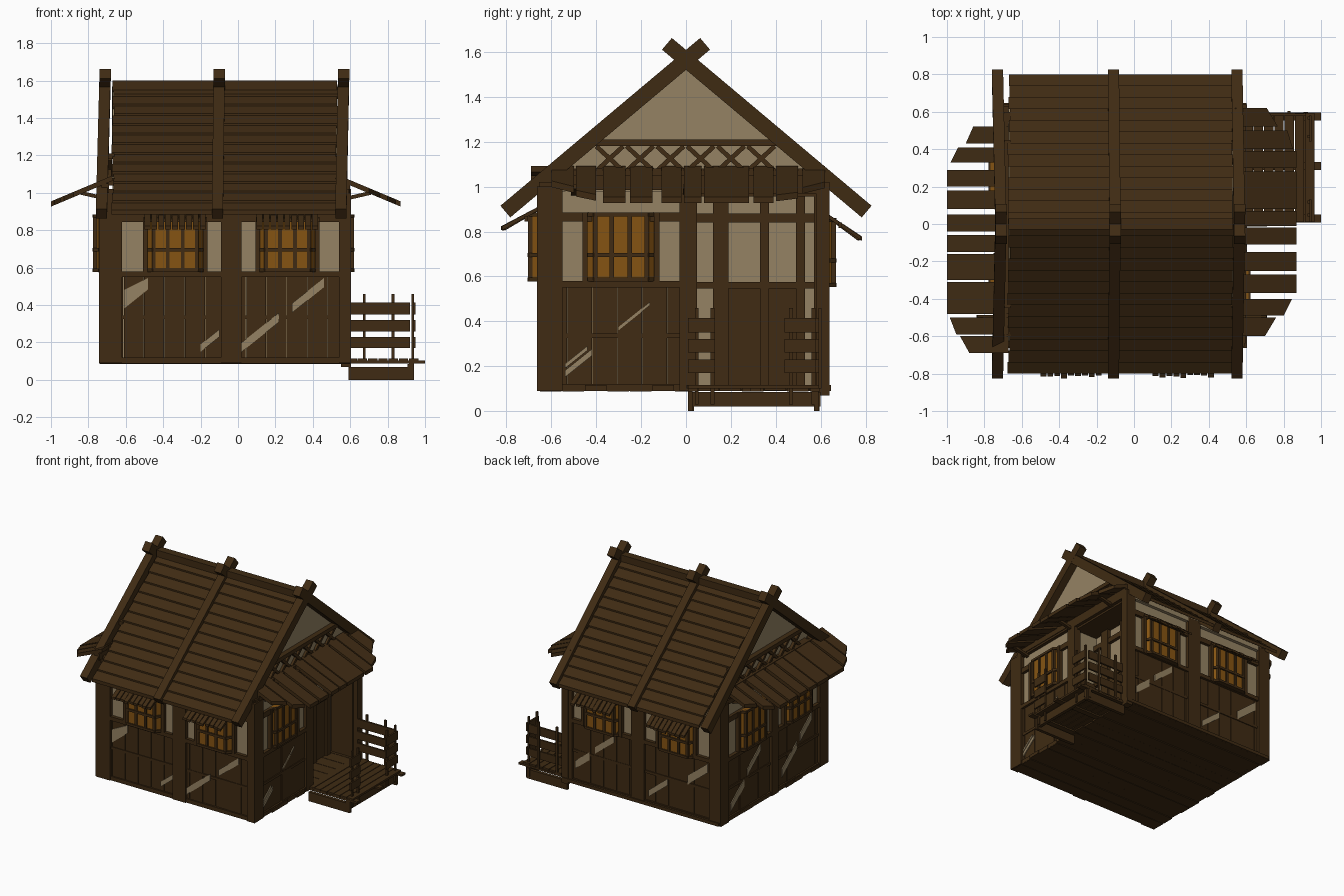
import bpy, bmesh, random
from mathutils import Vector as V

if "Cube" in bpy.data.objects:
    bpy.data.objects.remove(bpy.data.objects["Cube"])

random.seed(4)


def material(name, col):
    m = bpy.data.materials.new(name)
    m.diffuse_color = (*col, 1)
    m.use_nodes = True
    m.node_tree.nodes["Principled BSDF"].inputs["Base Color"].default_value = m.diffuse_color
    return m


WOOD = material("dark wood", (0.050, 0.024, 0.0065))
PLASTER = material("tan plaster", (0.30, 0.225, 0.125))
GLASS = material("amber glass", (0.235, 0.088, 0.006))


class Part:
    """Collects solids and turns them into one named object."""
    def __init__(self, name, mat):
        self.name, self.mat, self.bm = name, mat, bmesh.new()

    def loft(self, a, b):
        va = [self.bm.verts.new(p) for p in a]
        vb = [self.bm.verts.new(p) for p in b]
        n = len(va)
        self.bm.faces.new(va)
        self.bm.faces.new(vb[::-1])
        for i in range(n):
            j = (i + 1) % n
            self.bm.faces.new((va[j], va[i], vb[i], vb[j]))

    def prism(self, pts, d):
        self.loft([V(p) for p in pts], [V(p) + V(d) for p in pts])

    def box(self, x0, x1, y0, y1, z0, z1):
        self.prism([(x0, y0, z0), (x1, y0, z0), (x1, y1, z0), (x0, y1, z0)], (0, 0, z1 - z0))

    def beam(self, a, b, w, h, side):
        """Bar from a to b; w is its width along the side direction, h its depth."""
        a, b, s = V(a), V(b), V(side)
        t = (b - a).normalized().cross(s).normalized() * h / 2
        s = s * w / 2
        q = [-s - t, s - t, s + t, -s + t]
        self.loft([a + o for o in q], [b + o for o in q])

    def done(self):
        bmesh.ops.recalc_face_normals(self.bm, faces=self.bm.faces[:])
        me = bpy.data.meshes.new(self.name)
        self.bm.to_mesh(me)
        self.bm.free()
        me.materials.append(self.mat)
        bpy.context.collection.objects.link(bpy.data.objects.new(self.name, me))


# Plaster body with the porch recess, and the gable prism
p = Part("plaster_walls", PLASTER)
p.prism([(-.715, -.635, .1), (.575, -.635, .1), (.575, .03, .1), (.38, .03, .1), (.38, .585, .1),
         (.575, .585, .1), (.575, .61, .1), (-.715, .61, .1)], (0, 0, .88))
p.prism([(-.67, -.635, .97), (-.67, .635, .97), (-.67, .635, 1.005), (-.67, 0, 1.54),
         (-.67, -.635, 1.005)], (1.2, 0, 0))
p.done()

# Floor boards
p = Part("floor", WOOD)
for i in range(13):
    y = -.65 + i * .1
    p.box(-.735 + random.uniform(-.008, .008), .6 + random.uniform(-.008, .008), y, y + .096,
          .085 + random.uniform(0, .006), .115)
p.box(-.72, .58, -.63, .62, .095, .11)
p.done()

# Each wall maps u (along), n (outward), z to the world
WALLS = {
    "front": dict(f=lambda u, n, z: (u, -.635 - n, z), s=1, span=(-.72, .59), bay=.068,
                  posts=[(-.74, -.62), (-.09, .02), (.54, .605)], windows=[-.335, .265],
                  slashes=[(-.61, .38, .13, .1), (-.2, .15, .1, .04), (.02, .15, .2, .05), (.29, .36, .17, .05)]),
    "back": dict(f=lambda u, n, z: (u, .61 + n, z), s=-1, span=(-.72, .59), bay=.058,
                 posts=[(-.74, -.64), (-.09, .02), (.52, .605)], windows=[-.36, .27],
                 slashes=[(.5, .2, .12, .06), (.33, .36, .16, .05), (-.12, .15, .16, .05), (-.45, .33, .17, .07)]),
    "right": dict(f=lambda u, n, z: (.575 + n, u, z), s=1, span=(-.64, .03), bay=.045,
                  posts=[(-.66, -.55), (-.03, .05)], windows=[-.29],
                  slashes=[(-.54, .15, .12, .03), (-.54, .19, .1, .02), (-.3, .36, .14, .015)]),
    "left": dict(f=lambda u, n, z: (-.715 - n, u, z), s=-1, span=(-.64, .62), bay=.06,
                 posts=[(-.66, -.56), (-.06, .02), (.54, .635)], windows=[-.3, .25],
                 slashes=[(.5, .15, .16, .06), (.3, .35, .16, .05), (-.12, .18, .18, .06), (-.34, .37, .14, .06)]),
}
for name, w in WALLS.items():
    f, (a, b), bay, s = w["f"], w["span"], w["bay"], w["s"]

    def wbox(part, u0, u1, n0, n1, z0, z1):
        part.loft([f(u, n, z0) for u, n in ((u0, n0), (u1, n0), (u1, n1), (u0, n1))],
                  [f(u, n, z1) for u, n in ((u0, n0), (u1, n0), (u1, n1), (u0, n1))])

    # Posts, rails and lower boarding
    t = Part(name + "_timber_frame", WOOD)
    for u0, u1 in w["posts"]:
        wbox(t, u0, u1, -.03, .028, .09, 1.0)
    for z0, z1, n in ((.09, .12, .02), (.55, .58, .026), (.845, .885, .022), (.985, 1.02, .02)):
        wbox(t, a, b, -.01, n, z0, z1)
    count = round((b - a) / .11)
    step = (b - a) / count
    for i in range(count):
        wbox(t, a + i * step, a + (i + 1) * step - .003, -.01, random.uniform(.006, .012), .1, .56)
    wbox(t, a, b, -.01, .014, .325, .345)
    t.done()
    # Plaster showing between the braces
    c = Part(name + "_plaster_gaps", PLASTER)
    for u, z, length, h in w["slashes"]:
        e = u + s * length
        q = [(u, z), (e, z + length * .8), (e, min(z + length * .8 + h, .545)), (u, z + h)]
        c.loft([f(x, .01, y) for x, y in q], [f(x, .0165, y) for x, y in q])
    c.done()
    # Bay windows with chamfered sides
    g = Part(name + "_window_glass", GLASS)
    m = Part(name + "_window_bars", WOOD)
    z0, z1 = (.56, .86) if name == "back" else (.585, .885)
    for u in w["windows"]:
        pl = [(u - .16, -.01), (u - .115, bay - .008), (u + .115, bay - .008), (u + .16, -.01)]
        g.loft([f(x, n, z0) for x, n in pl], [f(x, n, z1) for x, n in pl])
        for k in (-.115, -.04, .04, .115):
            wbox(m, u + k - .01, u + k + .01, bay - .02, bay, z0, z1)
        for k in (-.16, .16):
            wbox(m, u + k - .012, u + k + .012, 0, .03, z0 - .01, z1)
        for z in (z0, z0 + .11, z1 - .01):
            out = [(u - .172, 0), (u - .12, bay + .003), (u + .12, bay + .003), (u + .172, 0)]
            m.loft([f(x, n, z - .008) for x, n in out], [f(x, n, z + .01) for x, n in out])
    g.done()
    m.done()
    # Small slatted awnings over the front and back windows
    if name in ("front", "back"):
        d = Part(name + "_window_awnings", WOOD)
        reach = .19 if name == "front" else .175
        top, low = (.905, .805) if name == "front" else (.875, .76)
        for u in w["windows"]:
            for i in range(9):
                x = u - .165 + i * .037
                r = reach + random.uniform(-.02, 0)
                q = [(0, top), (r, low), (r, low + .018), (0, top + .018)]
                d.loft([f(x, n, z) for n, z in q], [f(x + .031, n, z) for n, z in q])
            wbox(d, u - .17, u + .17, .07, .085, top - .06, top - .035)
        d.done()

# Porch recess: back wall frame, dark end wall, ceiling and corner post
p = Part("porch_recess_timber", WOOD)
for y0, y1 in ((.12, .19), (.33, .37), (.49, .53)):
    p.box(.37, .41, y0, y1, .1, .98)
p.box(.37, .395, .12, .52, .1, .56)
for z0, z1 in ((.545, .575), (.84, .88)):
    p.box(.37, .405, .03, .585, z0, z1)
p.box(.39, .57, .57, .59, .1, .97)
p.box(.39, .57, .025, .04, .1, .56)
p.box(.37, .575, .02, .6, .955, .975)
p.box(.55, .605, .585, .64, .07, 1.02)
p.box(.56, .6, 0, .6, .97, 1.02)
p.done()

# Roof boards, overlapping, on both slopes
RIDGE, SLOPE, ROWS = 1.565, .84, 13
p = Part("roof_boards", WOOD)
for sgn in (-1, 1):
    for i in range(ROWS):
        y0, y1 = .8 * i / ROWS, .8 * (i + 1.04) / ROWS
        y1 = min(y1, .8)
        z0, z1 = RIDGE - SLOPE * y0, RIDGE - SLOPE * y1
        x0 = -.67 + random.uniform(-.006, .006)
        p.prism([(x0, sgn * y0, z0 - .016), (x0, sgn * y1, z1 - .01), (x0, sgn * y1, z1 + .016),
                 (x0, sgn * y0, z0 + .004)], (1.2, 0, 0))
p.box(-.67, .53, -.03, .03, 1.54, 1.6)
p.done()

# Crossed rafters running past the ridge
p = Part("roof_rafters", WOOD)
for xt, xb in ((-.71, -.73), (-.10, -.11), (.565, .55)):
    for sgn in (-1, 1):
        p.beam((xt, -sgn * .085, RIDGE + SLOPE * .085), (xb, sgn * .805, RIDGE - SLOPE * .805),
               .06, .068, (1, 0, 0))
p.done()

# Gable collar beam and lattice on both ends
p = Part("gable_lattice", WOOD)
for x in (-.685, .545):
    p.beam((x, -.45, 1.195), (x, .45, 1.195), .05, .03, (1, 0, 0))
    p.beam((x, -.6, 1.06), (x, .6, 1.06), .05, .04, (1, 0, 0))
    for i in range(6):
        y = -.4 + i * .135
        p.beam((x, y, 1.18), (x, y + .12, 1.07), .022, .02, (1, 0, 0))
        p.beam((x, y, 1.07), (x, y + .12, 1.18), .018, .02, (1, 0, 0))
p.done()

# Side awnings: planks (y0, y1, reach at y0, reach at y1)
LEFT = [(.43, .52, .9, .86), (.33, .41, .98, .94), (.2, .29, 1, 1), (.08, .18, 1, 1), (-.04, .05, 1, 1),
        (-.15, -.06, 1, 1), (-.3, -.16, 1, 1), (-.48, -.31, 1, 1), (-.59, -.5, .95, .985), (-.69, -.6, .88, .93)]
RIGHT = [(-.6, -.5, .7, .76), (-.49, -.4, .8, .845), (-.37, -.27, .87, .87), (-.25, -.15, .87, .87),
         (-.11, -.02, .87, .87), (-.01, .07, .87, .87), (.08, .28, .87, .87), (.3, .39, .87, .87),
         (.4, .5, .85, .82), (.52, .62, .77, .71)]
for name, sgn, x0, planks in (("left_awning", -1, .67, LEFT), ("right_awning", 1, .54, RIGHT)):
    p = Part(name, WOOD)
    for y0, y1, r0, r1 in planks:
        q = [(x0, y0), (r0, y0), (r1, y1), (x0, y1)]
        p.prism([(sgn * x, y, 1.065 - .42 * (x - x0)) for x, y in q], (0, 0, .028))
    for y in (-.5, 0, .45):
        p.beam((sgn * (x0 + .04), y, .97), (sgn * (x0 + .17), y, 1.0), .025, .02, (0, 1, 0))
    p.box(*sorted((sgn * (x0 + .02), sgn * (x0 + .06))), planks[-1][0] if sgn < 0 else -.6,
          .52 if sgn < 0 else .62, 1.0, 1.05)
    p.done()

# Porch deck, skirt and legs
p = Part("porch_deck", WOOD)
for i in range(7):
    x = .585 + i * .055
    p.box(x, x + .05, .0 + random.uniform(0, .012), .6 - random.uniform(0, .012), .1, .115)
for y in (.03, .31, .575):
    p.box(.56, 1.0, y - .022, y + .022, .088, .103)
for y in (.01, .57):
    p.box(.59, .93, y, y + .025, .0, .07)
    p.box(.915, .94, y, y + .02, 0, .1)
p.box(.905, .93, .01, .6, .02, .085)
p.done()

# Porch railings: one long side, two short stubs at the end
p = Part("porch_railing", WOOD)
for z0, z1 in ((.17, .23), (.26, .32), (.35, .415)):
    p.box(.605, .92, .578, .592, z0, z1)
    for y0, y1 in ((.01, .13), (.44, .58)):
        p.box(.935, .948, y0, y1, z0, z1)
for x in (.675, .83):
    p.box(x - .008, x + .008, .59, .603, .1, .46)
for y in (.04, .11, .46, .56):
    p.box(.928, .94, y, y + .016, .03, .46)
p.done()
